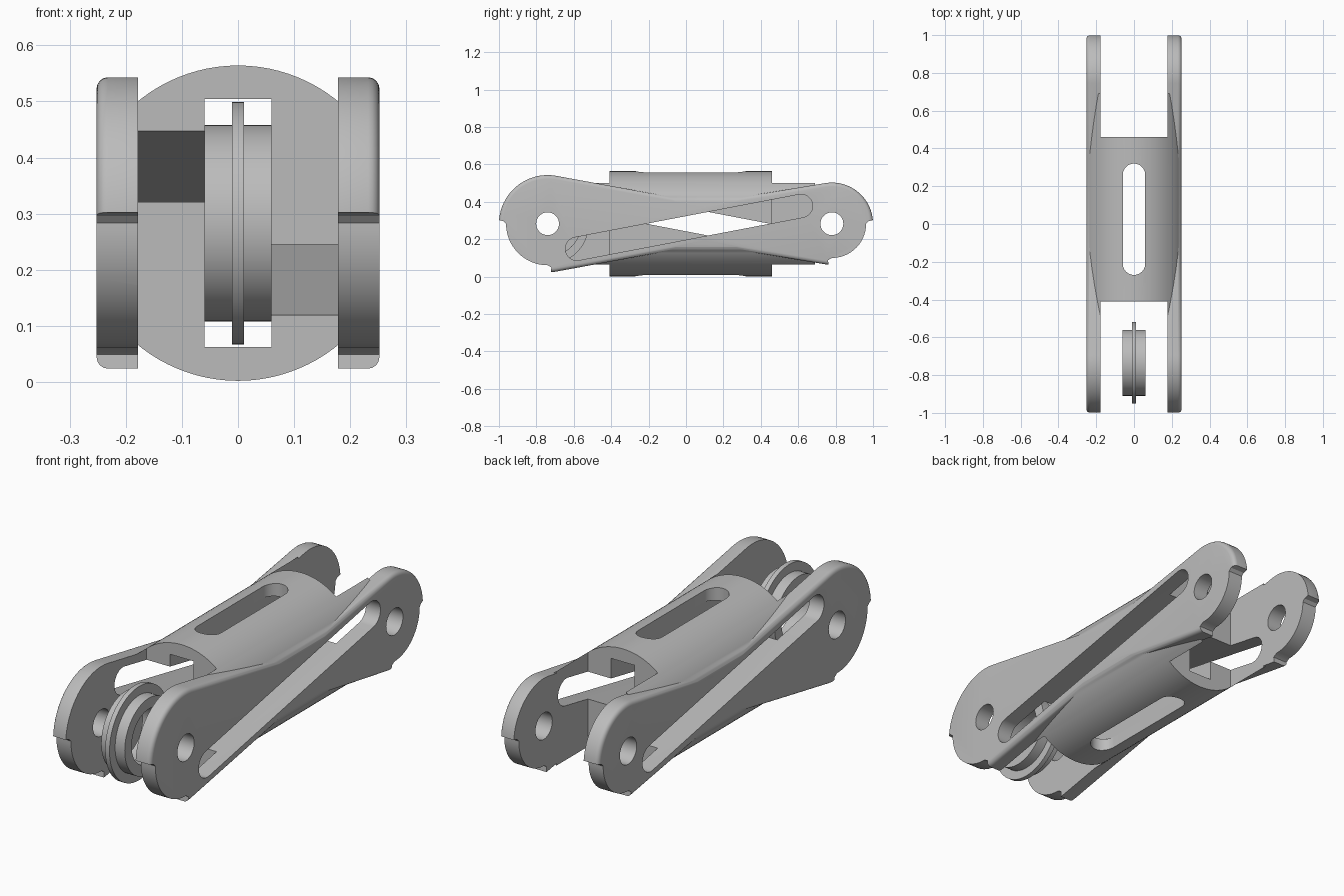
import bpy, bmesh
from math import sin, cos, pi, radians, atan2
from mathutils import Vector

cube = bpy.data.objects.get("Cube")
if cube:
    bpy.data.objects.remove(cube, do_unlink=True)

MID = 0.283           # height of the long axis
HALF = 0.252          # half width over the side plates
GAP = 0.178           # inner face of the side plates
FRONT, REAR = (-0.74, MID), (0.78, MID)

grey = bpy.data.materials.new("light grey")
grey.use_nodes = True
shade = (0.5, 0.5, 0.5, 1)
grey.diffuse_color = shade
grey.node_tree.nodes["Principled BSDF"].inputs["Base Color"].default_value = shade


def finish(name, bm):
    bmesh.ops.recalc_face_normals(bm, faces=bm.faces[:])
    mesh = bpy.data.meshes.new(name)
    bm.to_mesh(mesh)
    bm.free()
    mesh.materials.append(grey)
    obj = bpy.data.objects.new(name, mesh)
    bpy.context.collection.objects.link(obj)
    return obj


def prism(name, points, axis, lo, hi, round_at=None, radius=0.02):
    """Extrude a 2D outline along an axis; optionally round the rim at one end."""
    place = {"x": lambda a, b, h: (h, a, b),
             "y": lambda a, b, h: (a, h, b),
             "z": lambda a, b, h: (a, b, h)}[axis]
    bm = bmesh.new()
    rings = [[bm.verts.new(place(a, b, h)) for a, b in points] for h in (lo, hi)]
    for ring in rings:
        bm.faces.new(ring)
    n = len(points)
    for i in range(n):
        j = (i + 1) % n
        bm.faces.new((rings[0][i], rings[0][j], rings[1][j], rings[1][i]))
    if round_at is not None:
        bmesh.ops.recalc_face_normals(bm, faces=bm.faces[:])
        rim = [e for e in bm.edges
               if all(abs(v.co.x - round_at) < 1e-5 for v in e.verts)]
        bmesh.ops.bevel(bm, geom=rim, offset=radius, segments=4,
                        profile=0.5, affect="EDGES")
    return finish(name, bm)


def arc(center, r, start, end, steps=24):
    return [(center[0] + r * cos(radians(start + (end - start) * i / steps)),
             center[1] + r * sin(radians(start + (end - start) * i / steps)))
            for i in range(steps + 1)]


def box(a0, a1, b0, b1):
    return [(a0, b0), (a1, b0), (a1, b1), (a0, b1)]


def slot(p, q, r):
    """Outline of a straight slot with round ends."""
    turn = atan2(q[1] - p[1], q[0] - p[0]) * 180 / pi
    return arc(q, r, turn - 90, turn + 90) + arc(p, r, turn + 90, turn + 270)


def combine(target, other, operation):
    mod = target.modifiers.new("combine", "BOOLEAN")
    mod.operation, mod.solver, mod.object = operation, "EXACT", other
    bpy.context.view_layer.update()
    bpy.context.view_layer.objects.active = target
    bpy.ops.object.modifier_apply(modifier=mod.name)
    bpy.data.objects.remove(other, do_unlink=True)


def cut(target, points, axis, lo, hi):
    combine(target, prism("cutter", points, axis, lo, hi), "DIFFERENCE")


def smooth(obj):
    bpy.ops.object.select_all(action="DESELECT")
    obj.select_set(True)
    bpy.context.view_layer.objects.active = obj
    bpy.ops.object.shade_smooth_by_angle(angle=radians(30))


# Barrel: long cylinder with flattened flanks
side = HALF - 0.001
barrel_outline = [(max(-side, min(side, a)), b)
                  for a, b in arc((0, MID), 0.281, 0, 360, 96)[:-1]]
body = prism("body", barrel_outline, "y", -0.49, 0.69)

# Side plates: big front lobe, small rear lobe, narrow waist
waist = 0.11
plate_outline = (arc(FRONT, 0.26, 80, 280, 40) + [(0.1, MID - waist)]
                 + arc(REAR, 0.22, -99, 99, 40) + [(0.1, MID + waist)])
for s in (-1, 1):
    plate = prism("plate", plate_outline, "x", s * 0.17, s * HALF, round_at=s * HALF)
    combine(body, plate, "UNION")

# Open forks at both ends and the channel along the middle
cut(body, box(-GAP, GAP, -1.2, -0.41), "z", -0.5, 1)
cut(body, box(-GAP, GAP, 0.46, 1.2), "z", -0.5, 1)
cut(body, box(-0.06, 0.06, 0.062, 0.504), "y", -0.6, 0.6)

# Slot through the top and bottom of the barrel
cut(body, slot((0, -0.21), (0, 0.26), 0.0595), "z", -0.2, 0.8)

# Slanted side slots, leaning opposite ways on the two sides
for s in (-1, 1):
    lean = slot((-0.583, MID - s * 0.134), (0.615, MID + s * 0.095), 0.062)
    cut(body, lean, "x", s * 0.05, s * 0.4)

# Pin holes
for center in (FRONT, REAR):
    cut(body, arc(center, 0.061, 0, 360, 40)[:-1], "x", -0.4, 0.4)

# Stepped-back lower quarter on each lobe
for center, r, s in ((FRONT, 0.222, -1), (REAR, 0.183, 1)):
    cy, cz = center
    rim = [(cy + s * (a - cy), b) for a, b in arc(center, r, 270, 360)]
    lip = [(cy + s * (r + 0.012), cz + 0.013), (cy + s * (r + 0.028), cz + 0.017),
           (cy + s * (r + 0.04), cz + 0.02)]
    corner = [(cy + s * 0.35, cz + 0.02), (cy + s * 0.35, cz - 0.35),
              (cy - s * 0.01, cz - 0.35), (cy - s * 0.02, cz - r - 0.012)]
    cut(body, rim + lip + corner, "x", -0.4, 0.4)
smooth(body)

# Wheel between the front plates, with a thin central flange
section = [(-0.06, 0.125), (-0.06, 0.175), (-0.011, 0.175), (-0.011, 0.216),
           (0.011, 0.216), (0.011, 0.175), (0.06, 0.175), (0.06, 0.125)]
bm = bmesh.new()
axis = Vector((0, -0.735, MID))
loop = [bm.verts.new(axis + Vector((x, 0, r))) for x, r in section]
edges = [bm.edges.new((loop[i - 1], loop[i])) for i in range(len(loop))]
bmesh.ops.spin(bm, geom=loop + edges, cent=axis, axis=(1, 0, 0),
               angle=2 * pi, steps=64, use_merge=True)
bmesh.ops.remove_doubles(bm, verts=bm.verts[:], dist=1e-5)
wheel = finish("wheel", bm)
smooth(wheel)
